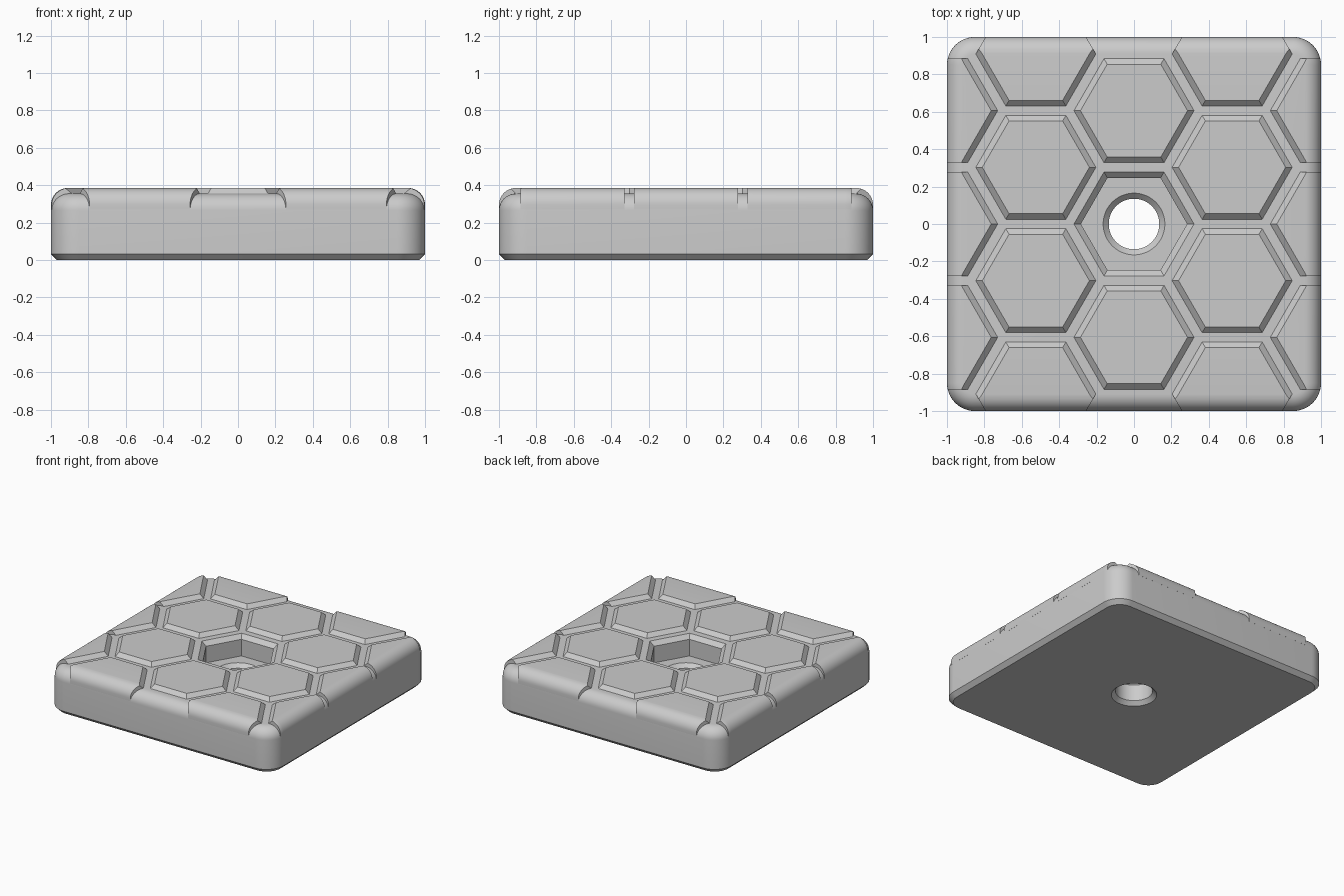
import bpy, bmesh
from math import sin, cos, pi, radians, sqrt
from mathutils import Vector

old = bpy.data.objects.get("Cube")
if old:
    bpy.data.objects.remove(old, do_unlink=True)

FLOOR, TOP = 0.355, 0.385          # groove floor and cell top heights
CORNER, FILLET, CHAMFER = 0.15, 0.09, 0.032
PITCH, APOTHEM = 0.606, 0.278      # honeycomb spacing and cell half-width
POCKET_Z, HOLE_R = 0.19, 0.135

grey = bpy.data.materials.new("plain_grey")
grey.use_nodes = True
colour = (0.6, 0.6, 0.6, 1)
grey.diffuse_color = colour
grey.node_tree.nodes["Principled BSDF"].inputs["Base Color"].default_value = colour


def loft(bm, rings):
    """Skin a stack of equal rings and cap both ends."""
    loops = [[bm.verts.new(p) for p in ring] for ring in rings]
    n = len(loops[0])
    for a, b in zip(loops, loops[1:]):
        for i in range(n):
            j = (i + 1) % n
            bm.faces.new((a[i], a[j], b[j], b[i]))
    bm.faces.new(loops[0][::-1])
    bm.faces.new(loops[-1])


def make_object(name, bm):
    bmesh.ops.recalc_face_normals(bm, faces=bm.faces)
    mesh = bpy.data.meshes.new(name)
    bm.to_mesh(mesh)
    bm.free()
    mesh.materials.append(grey)
    obj = bpy.data.objects.new(name, mesh)
    bpy.context.collection.objects.link(obj)
    return obj


def polygon(sides, radius, z):
    return [(radius * cos(2 * pi * i / sides), radius * sin(2 * pi * i / sides), z)
            for i in range(sides)]


def rounded_square(inset, z, steps=12):
    points = []
    for q, (sx, sy) in enumerate(((1, 1), (-1, 1), (-1, -1), (1, -1))):
        for i in range(steps + 1):
            a = (q + i / steps) * pi / 2
            r = CORNER - inset
            points.append((sx * (1 - CORNER) + r * cos(a), sy * (1 - CORNER) + r * sin(a), z))
    return points


def slab(name, top):
    """Rounded square plate with a chamfered base and a filleted top."""
    rings = [rounded_square(CHAMFER, 0), rounded_square(0, CHAMFER)]
    for i in range(11):
        a = i / 10 * pi / 2
        rings.append(rounded_square(FILLET * (1 - cos(a)), top - FILLET * (1 - sin(a))))
    bm = bmesh.new()
    loft(bm, rings)
    return make_object(name, bm)


def boolean(obj, helper, operation):
    helper.hide_render = True
    mod = obj.modifiers.new("cut", 'BOOLEAN')
    mod.operation, mod.solver, mod.object = operation, 'EXACT', helper
    bpy.context.view_layer.objects.active = obj
    bpy.ops.object.modifier_apply(modifier=mod.name)
    bpy.data.objects.remove(helper, do_unlink=True)


def cell(name, cx, cy):
    """Hexagonal prism, bevelled on the edges that lie inside the plate."""
    bm = bmesh.new()
    radius = APOTHEM * 2 / sqrt(3)
    centre = Vector((cx, cy, 0))
    rings = [[centre + Vector(p) for p in polygon(6, radius, z)] for z in (0.27, 0.42)]
    loft(bm, rings)
    corners = rings[0]
    for i in range(6):
        a, b = corners[i], corners[(i + 1) % 6]
        if max(abs(a.x), abs(a.y), abs(b.x), abs(b.y)) > 0.92:
            continue
        outward = ((a + b) / 2 - centre)
        outward.z = 0
        cut = bmesh.ops.bisect_plane(
            bm, geom=bm.verts[:] + bm.edges[:] + bm.faces[:],
            plane_co=Vector((a.x, a.y, FLOOR)),
            plane_no=outward.normalized() + Vector((0, 0, 1)), clear_outer=True)
        rim = [e for e in cut["geom_cut"] if isinstance(e, bmesh.types.BMEdge)]
        bmesh.ops.holes_fill(bm, edges=rim, sides=0)
    return make_object(name, bm)


def smooth(obj):
    bpy.ops.object.select_all(action='DESELECT')
    obj.select_set(True)
    bpy.context.view_layer.objects.active = obj
    bpy.ops.object.shade_smooth_by_angle(angle=radians(25))


# Base plate with the hexagonal pocket and the countersunk hole
base = slab("base_plate", FLOOR)
bm = bmesh.new()
loft(bm, [polygon(6, ap * 2 / sqrt(3), z) for ap, z in (
    (APOTHEM - CHAMFER, POCKET_Z), (APOTHEM - CHAMFER, FLOOR - CHAMFER),
    (APOTHEM + 0.05, FLOOR + 0.05))])
boolean(base, make_object("pocket_cutter", bm), 'DIFFERENCE')

bm = bmesh.new()
loft(bm, [polygon(64, r, z) for r, z in (
    (HOLE_R + 0.08, -0.05), (HOLE_R, 0.03),
    (HOLE_R, POCKET_Z - 0.03), (HOLE_R + 0.05, POCKET_Z + 0.02))])
boolean(base, make_object("hole_cutter", bm), 'DIFFERENCE')
smooth(base)

# Raised honeycomb cells, trimmed to the plate outline
step = PITCH * sqrt(3) / 2
for col in range(-2, 3):
    rows = (-1.5, -0.5, 0.5, 1.5) if col % 2 else (-1, 0, 1)
    for row in rows:
        if col == 0 and row == 0:
            continue
        raised = cell("raised_cell", col * step, row * PITCH)
        boolean(raised, slab("outline_trimmer", TOP), 'INTERSECT')
        smooth(raised)
